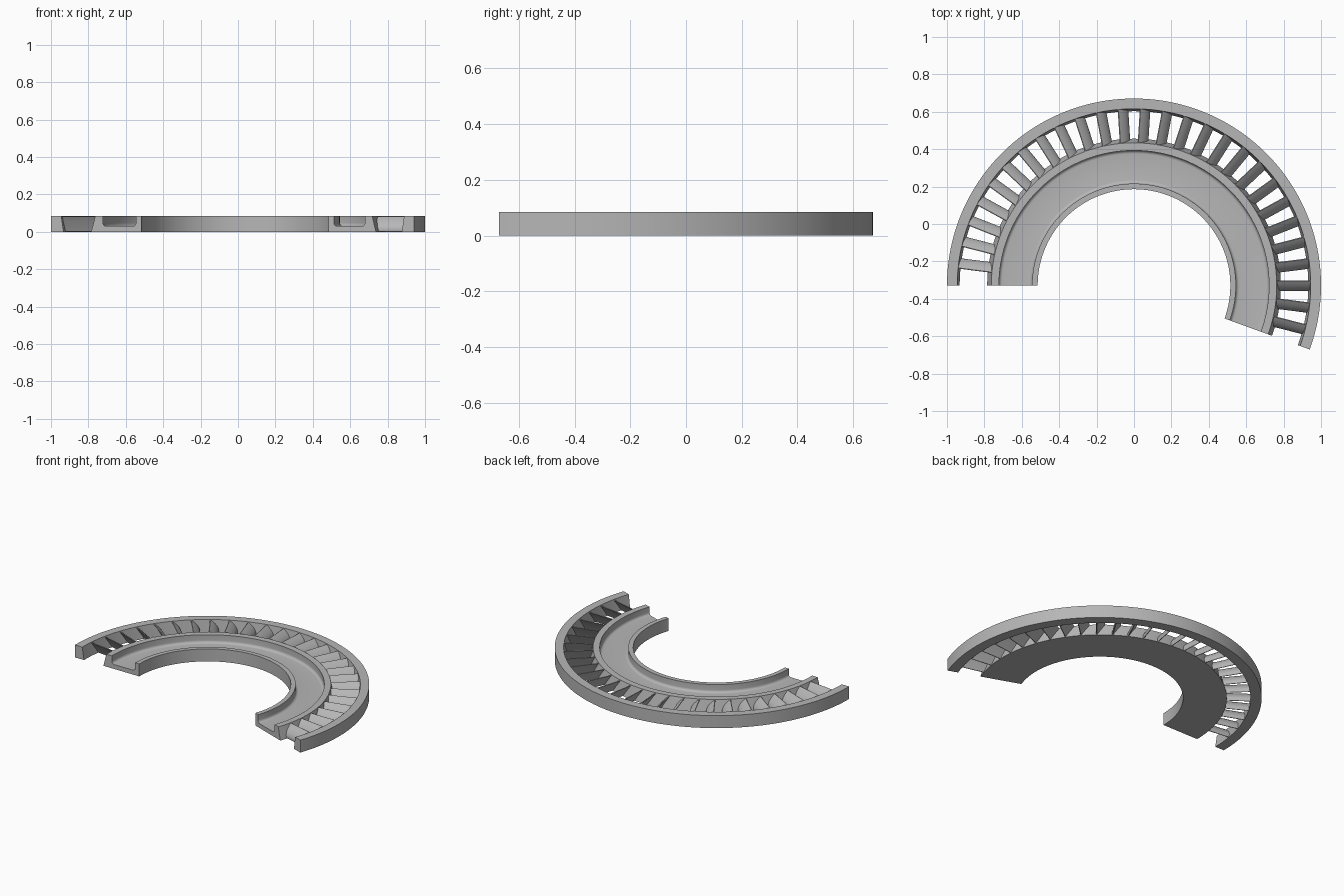
import bpy, bmesh, math
from mathutils import Vector

if "Cube" in bpy.data.objects:
    bpy.data.objects.remove(bpy.data.objects["Cube"], do_unlink=True)

CENTRE = Vector((0, -0.329, 0))
START, END = math.radians(-20), math.radians(180)
HEIGHT = 0.085

metal = bpy.data.materials.new("plain grey metal")
metal.use_nodes = True
metal.diffuse_color = (0.47, 0.47, 0.47, 1)
metal.node_tree.nodes["Principled BSDF"].inputs["Base Color"].default_value = metal.diffuse_color


def loft(name, sections, angle=35):
    """Skin a row of closed sections and cap both ends."""
    bm = bmesh.new()
    rows = [[bm.verts.new(p) for p in section] for section in sections]
    for a, b in zip(rows, rows[1:]):
        for i in range(len(a)):
            j = (i + 1) % len(a)
            bm.faces.new((a[i], a[j], b[j], b[i]))
    bm.faces.new(rows[0])
    bm.faces.new(rows[-1])
    bmesh.ops.recalc_face_normals(bm, faces=bm.faces)
    mesh = bpy.data.meshes.new(name)
    bm.to_mesh(mesh)
    bm.free()
    mesh.materials.append(metal)
    obj = bpy.data.objects.new(name, mesh)
    bpy.context.collection.objects.link(obj)
    bpy.ops.object.select_all(action='DESELECT')
    obj.select_set(True)
    bpy.context.view_layer.objects.active = obj
    bpy.ops.object.shade_smooth_by_angle(angle=math.radians(angle))
    return obj


def polar(r, a, z):
    return CENTRE + Vector((r * math.cos(a), r * math.sin(a), z))


def sweep(name, profile, steps=100):
    """Turn an (r, z) profile through the partial ring."""
    angles = [START + (END - START) * i / steps for i in range(steps + 1)]
    return loft(name, [[polar(r, a, z) for r, z in profile] for a in angles])


def fillet(r, z, size, first, steps=5):
    """Quarter-round points for the channel corners."""
    turns = [math.radians(first - 90 * i / steps) for i in range(steps + 1)]
    return [(r + size * math.cos(t), z + size * math.sin(t)) for t in turns]


# Outer ring with a tapered inner face
sweep("outer_ring", [(0.932, 0), (1, 0), (1, HEIGHT), (0.945, HEIGHT)])

# Hub ring with a round-cornered channel in its top
floor, rad = 0.03, 0.018
channel = (fillet(0.722 - rad, floor + rad, rad, 0)
           + fillet(0.545 + rad, floor + rad, rad, -90))
sweep("hub_ring", [(0.515, 0), (0.785, 0), (0.763, HEIGHT), (0.722, HEIGHT)]
      + channel + [(0.545, HEIGHT), (0.515, HEIGHT)])


# Curved vane section: upright at the bottom, leaning over at the top
def vane_section(steps=10):
    front, back = [], []
    for i in range(steps + 1):
        t = i / steps
        lean = 0.024 - 0.05 * t ** 1.7
        half = 0.002 + 0.007 * math.sin(math.pi * t ** 0.8)
        z = 0.002 + (HEIGHT - 0.005) * t
        front.append((lean + half, z + half * 0.5 * t))
        back.append((lean - half, z - half * 0.5 * t))
    return front + back[::-1]


# Vanes bridging the two rings
section = vane_section()
for k in range(-2, 25):
    a = math.radians(7.2 * k)
    out = Vector((math.cos(a), math.sin(a), 0))
    clockwise = Vector((math.sin(a), -math.cos(a), 0))

    def station(r_low, r_high):
        return [CENTRE + out * (r_low + (r_high - r_low) * z / HEIGHT)
                + clockwise * s + Vector((0, 0, z)) for s, z in section]

    loft(f"vane_{k + 3}", [station(0.78, 0.758), station(0.937, 0.95)], 50)
